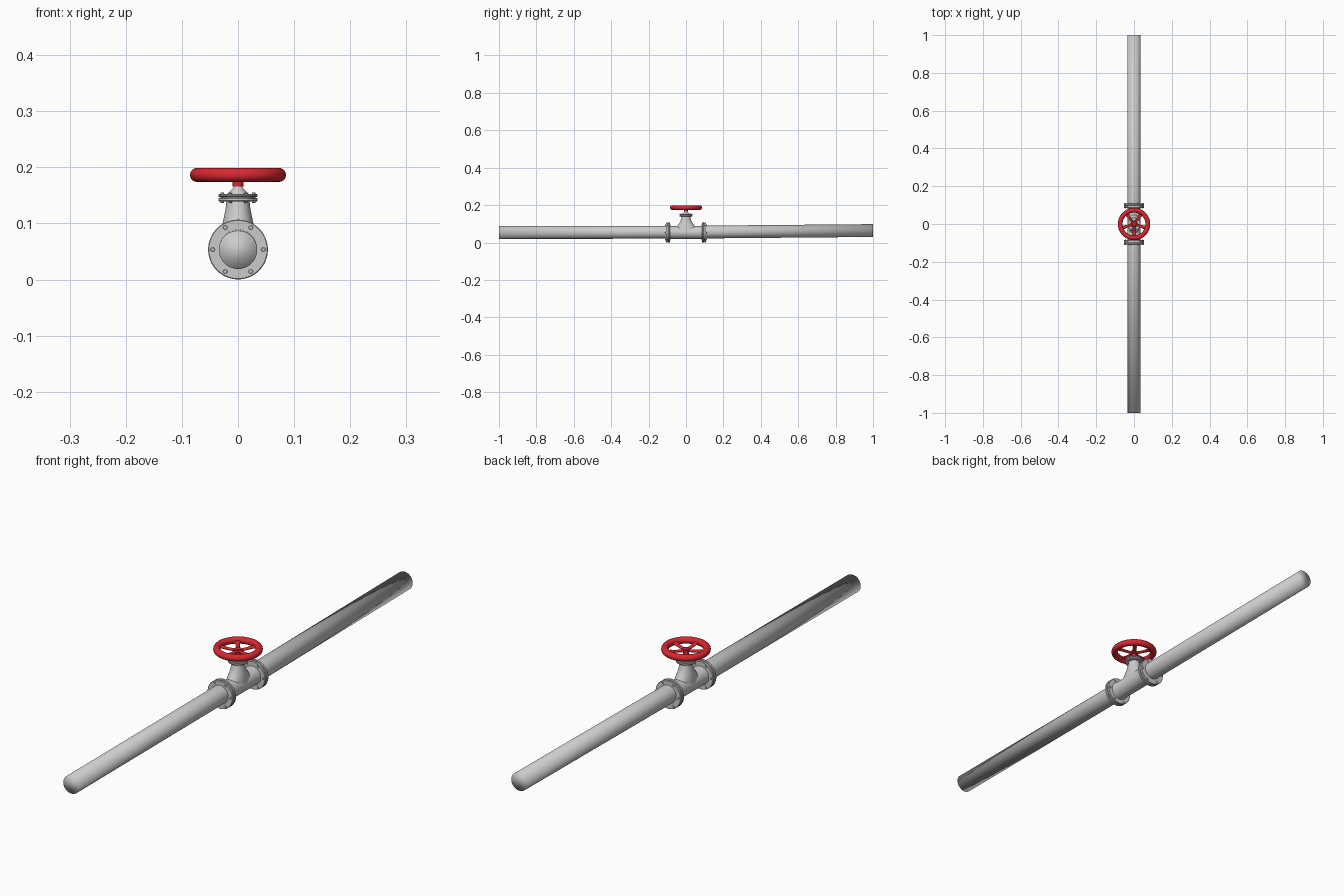
import bpy, bmesh
from math import sin, cos, pi, radians
from mathutils import Vector

if "Cube" in bpy.data.objects:
    bpy.data.objects.remove(bpy.data.objects["Cube"])

CZ = 0.0535  # height of the pipe axis
red = bpy.data.materials.new("red_paint")
red.diffuse_color = (0.70, 0.02, 0.03, 1)
red.use_nodes = True
red.node_tree.nodes["Principled BSDF"].inputs["Base Color"].default_value = red.diffuse_color


def finish(bm, name, mat=None, angle=35):
    bmesh.ops.recalc_face_normals(bm, faces=bm.faces)
    me = bpy.data.meshes.new(name)
    bm.to_mesh(me)
    bm.free()
    ob = bpy.data.objects.new(name, me)
    bpy.context.collection.objects.link(ob)
    if mat:
        me.materials.append(mat)
    bpy.ops.object.select_all(action='DESELECT')
    ob.select_set(True)
    bpy.context.view_layer.objects.active = ob
    if angle is None:
        bpy.ops.object.shade_smooth()
    else:
        bpy.ops.object.shade_smooth_by_angle(angle=radians(angle))
    return ob


def loft(bm, rings, n=40, caps=(True, True)):
    """Each ring is (centre, first half axis, second half axis)."""
    loops = []
    for c, u, v in rings:
        c, u, v = Vector(c), Vector(u), Vector(v)
        loops.append([bm.verts.new(c + u * cos(2 * pi * i / n) + v * sin(2 * pi * i / n))
                      for i in range(n)])
    for a, b in zip(loops, loops[1:]):
        for i in range(n):
            j = (i + 1) % n
            bm.faces.new((a[i], a[j], b[j], b[i]))
    if caps[0]:
        bm.faces.new(loops[0])
    if caps[1]:
        bm.faces.new(loops[-1])


def ring_z(z, rx, ry=None, x=0, y=0):
    return ((x, y, z), (rx, 0, 0), (0, ry or rx, 0))


def ring_y(y, r, x=0, z=CZ):
    return ((x, y, z), (r, 0, 0), (0, 0, r))


def disc(bm, ring, a, b, r, bevel=0.0015, n=48, **at):
    loft(bm, [ring(a, r - bevel, **at), ring(a + bevel, r, **at),
              ring(b - bevel, r, **at), ring(b, r - bevel, **at)], n)


# long pipes, very slightly out of level, softly shaded into the end caps
for name, inner, outer in (("front_pipe", (-0.09, 0.055), (-1, 0.053)),
                           ("back_pipe", (0.09, 0.056), (1, 0.064))):
    bm = bmesh.new()
    loft(bm, [ring_y(y, 0.0342, z=z) for y, z in (inner, outer)], caps=(False, True))
    finish(bm, name, angle=None)

# valve body
bm = bmesh.new()
loft(bm, [ring_y(y, r) for y, r in ((-0.09, 0.036), (-0.075, 0.034), (0.075, 0.034), (0.09, 0.036))])
finish(bm, "valve_body")

# neck flaring down into the body
bm = bmesh.new()
loft(bm, [ring_z(z, rx, ry) for z, rx, ry in (
    (0.055, 0.033, 0.062), (0.078, 0.031, 0.056), (0.090, 0.029, 0.046), (0.101, 0.0272, 0.037),
    (0.114, 0.0245, 0.030), (0.127, 0.022, 0.025), (0.140, 0.0205, 0.0215))])
finish(bm, "valve_neck")

# paired pipe flanges with gasket and bolts
for name, s in (("front", -1), ("back", 1)):
    bm = bmesh.new()
    for a, b, r in ((0.086, 0.0955, 0.0533), (0.0985, 0.108, 0.0533), (0.094, 0.100, 0.047)):
        lo, hi = sorted((s * a, s * b))
        disc(bm, ring_y, lo, hi, r)
    finish(bm, name + "_flange")
    bm = bmesh.new()
    for k in range(6):
        t = k * pi / 3
        lo, hi = sorted((s * 0.083, s * 0.111))
        disc(bm, ring_y, lo, hi, 0.004, 0.0008, 12, x=0.0452 * cos(t), z=CZ + 0.0452 * sin(t))
    finish(bm, name + "_flange_bolts")

# bonnet flanges and their bolts
bm = bmesh.new()
for a, b, r in ((0.139, 0.1455, 0.035), (0.147, 0.1525, 0.035), (0.144, 0.149, 0.031)):
    disc(bm, ring_z, a, b, r)
finish(bm, "bonnet_flanges")
bm = bmesh.new()
for k in range(6):
    t = k * pi / 3
    disc(bm, ring_z, 0.1365, 0.155, 0.0032, 0.0007, 12, x=0.028 * cos(t), y=0.028 * sin(t))
finish(bm, "bonnet_bolts")

# conical bonnet
bm = bmesh.new()
loft(bm, [ring_z(z, r) for z, r in ((0.150, 0.019), (0.154, 0.018), (0.164, 0.008), (0.168, 0.007))])
finish(bm, "bonnet_cone")

# handwheel hub
bm = bmesh.new()
loft(bm, [ring_z(z, r) for z, r in ((0.166, 0.0095), (0.174, 0.0095), (0.176, 0.0135),
                                    (0.187, 0.0135), (0.189, 0.0115))])
finish(bm, "wheel_hub", red)

# handwheel spokes
bm = bmesh.new()
for k in range(5):
    t = -pi / 2 + k * 2 * pi / 5
    d, side = Vector((cos(t), sin(t), 0)), Vector((-sin(t), cos(t), 0))
    loft(bm, [(d * r + Vector((0, 0, z)), side * w, (0, 0, 0.0045))
              for r, z, w in ((0.006, 0.181, 0.0065), (0.035, 0.183, 0.007),
                              (0.055, 0.186, 0.009), (0.072, 0.1865, 0.012))], 16)
finish(bm, "wheel_spokes", red)

# handwheel rim
bpy.ops.mesh.primitive_torus_add(major_radius=0.073, minor_radius=0.0125, major_segments=64,
                                 minor_segments=20, location=(0, 0, 0.1865))
rim = bpy.context.object
rim.name = "wheel_rim"
rim.data.materials.append(red)
bpy.ops.object.shade_smooth()
